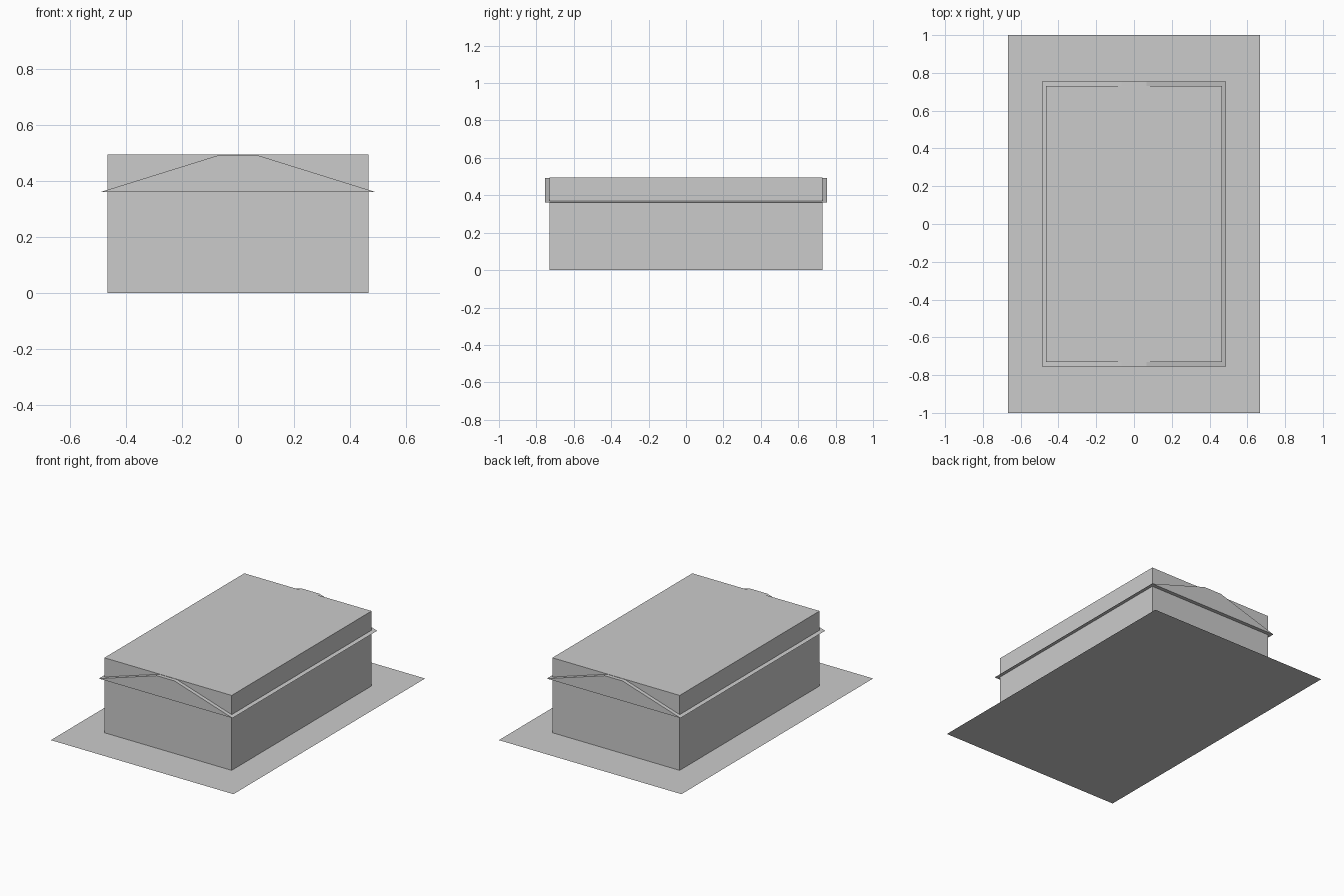
import bpy

cube = bpy.data.objects.get("Cube")
if cube:
    bpy.data.objects.remove(cube, do_unlink=True)

GREY = (0.6, 0.6, 0.6, 1)
mat = bpy.data.materials.new("plain grey")
mat.use_nodes = True
mat.diffuse_color = GREY
mat.node_tree.nodes["Principled BSDF"].inputs["Base Color"].default_value = GREY


def add_object(name, verts, faces):
    mesh = bpy.data.meshes.new(name)
    mesh.from_pydata(verts, [], faces)
    mesh.materials.append(mat)
    obj = bpy.data.objects.new(name, mesh)
    bpy.context.collection.objects.link(obj)
    return obj


def prism(name, profile, half_depth):
    """Extrude an x-z profile, counter-clockwise from the front, along y."""
    n = len(profile)
    verts = [(x, y, z) for y in (-half_depth, half_depth) for x, z in profile]
    faces = [tuple(range(n)), tuple(reversed(range(n, 2 * n)))]
    faces += [(i, i + n, (i + 1) % n + n, (i + 1) % n) for i in range(n)]
    return add_object(name, verts, faces)


# Flat ground slab, a single sheet seen from both sides
add_object("ground_sheet",
           [(-0.667, -1, 0), (0.667, -1, 0), (0.667, 1, 0), (-0.667, 1, 0)],
           [(0, 1, 2, 3)])

# Main building block
prism("building_block",
      [(-0.465, 0), (0.465, 0), (0.465, 0.495), (-0.465, 0.495)], 0.73)

# Low truncated gable roof, its eaves poking out around the block
prism("gable_roof",
      [(-0.488, 0.361), (0.488, 0.361), (0.065, 0.493), (-0.065, 0.493)], 0.755)
